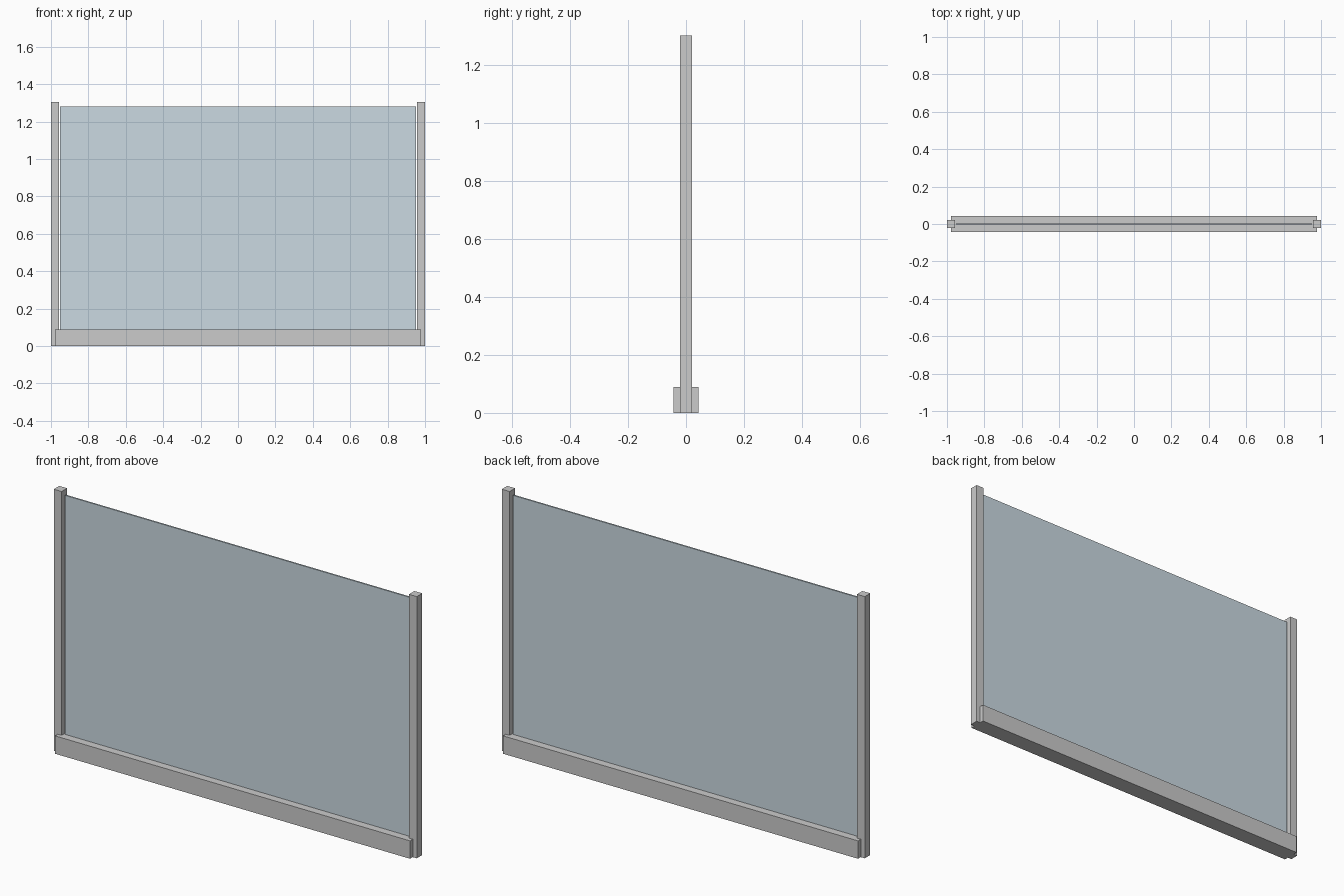
import bpy

if "Cube" in bpy.data.objects:
    bpy.data.objects.remove(bpy.data.objects["Cube"])


def box(name, lo, hi):
    """Axis-aligned box between two corners."""
    centre = [(a + b) / 2 for a, b in zip(lo, hi)]
    bpy.ops.mesh.primitive_cube_add(size=1, location=centre)
    ob = bpy.context.object
    ob.name = name
    ob.scale = [b - a for a, b in zip(lo, hi)]
    bpy.ops.object.transform_apply(location=False, rotation=False, scale=True)
    return ob


# Side posts
POST, TOP = 0.043, 1.303
for side, label in ((-1, "left"), (1, "right")):
    xs = sorted((side * 1.0, side * (1.0 - POST)))
    box(label + "_post", (xs[0], -POST / 2, 0), (xs[1], POST / 2, TOP))

# Bottom rail, overlapping the posts
box("bottom_rail", (-0.978, -0.043, 0), (0.978, 0.043, 0.089))

# Thin glass sheet seated in the rail, with a small gap to each post
glass = box("glass_panel", (-0.951, -0.004, 0.045), (0.951, 0.004, 1.279))
mat = bpy.data.materials.new("glass_blue")
mat.diffuse_color = (0.6, 0.7, 0.76, 1.0)
mat.use_nodes = True
mat.node_tree.nodes["Principled BSDF"].inputs["Base Color"].default_value = mat.diffuse_color
glass.data.materials.append(mat)
